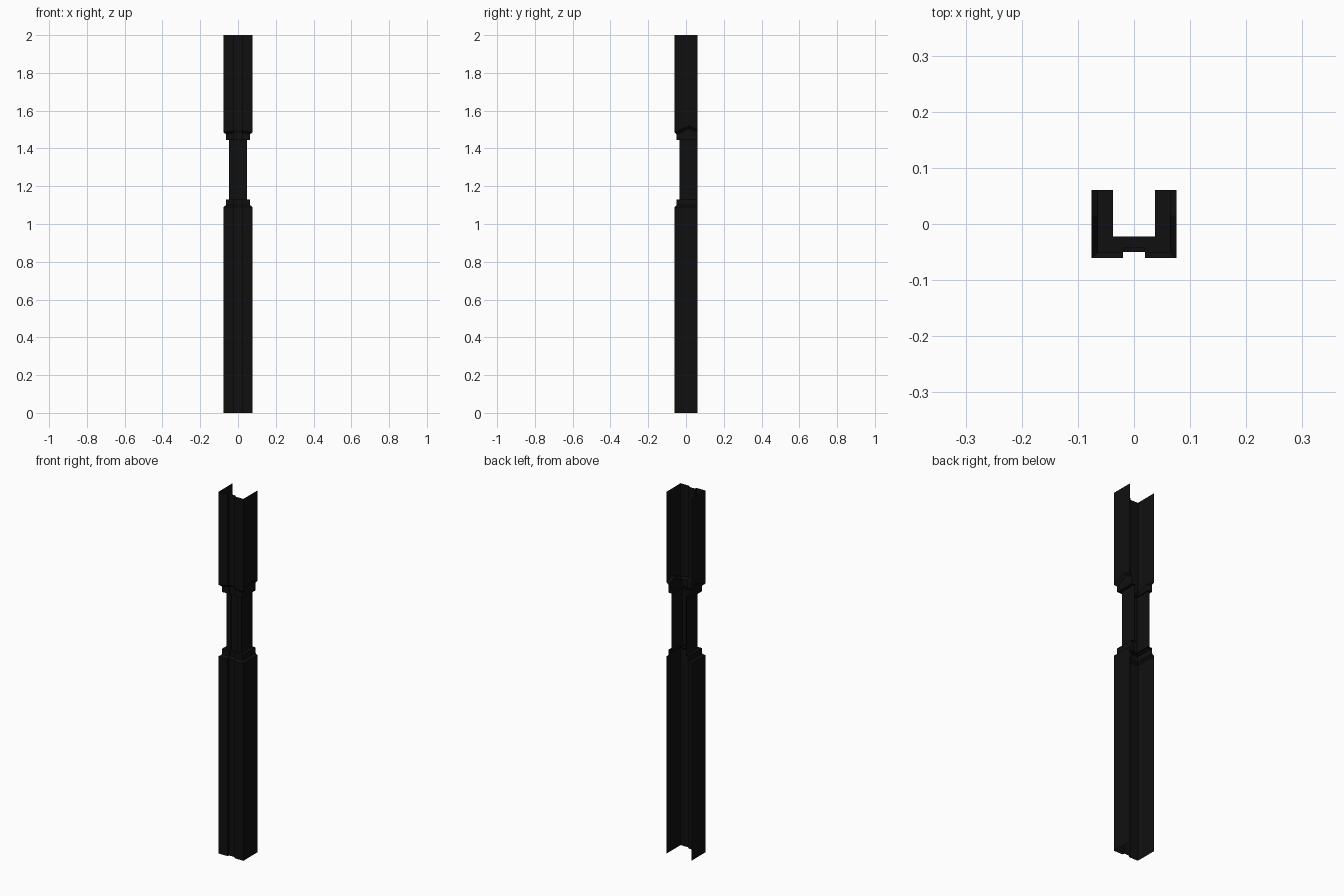
import bpy, bmesh

if "Cube" in bpy.data.objects:
    bpy.data.objects.remove(bpy.data.objects["Cube"])

mat = bpy.data.materials.new("black_paint")
mat.diffuse_color = (0.005, 0.005, 0.005, 1)
mat.use_nodes = True
mat.node_tree.nodes["Principled BSDF"].inputs["Base Color"].default_value = mat.diffuse_color

BACK, MID = 0.061, 0.015


def outline(w, f, g):
    # open U-shaped cross-section with a groove down the front
    half = [(w, BACK), (w, MID), (w, f), (0.02, f), (0.02, f + g)]
    return half + [(-x, y) for x, y in reversed(half)]


def shell(name, rings):
    # skin a stack of cross-sections: (half width, front y, groove, z, peak)
    bm = bmesh.new()
    rows = []
    for w, f, g, z, peak in rings:
        lift = [0.4, 1, 0, 0.3, 0.3]
        lift += lift[::-1]
        rows.append([bm.verts.new((x, y, z + peak * k))
                     for (x, y), k in zip(outline(w, f, g), lift)])
    for a, b in zip(rows, rows[1:]):
        for i in range(len(a) - 1):
            bm.faces.new((a[i], b[i], b[i + 1], a[i + 1]))
    for face in bm.faces:
        face.normal_update()
    # turn the skin so that its front faces outward
    front = min(bm.faces, key=lambda p: p.calc_center_median().y)
    if front.normal.y > 0:
        bmesh.ops.reverse_faces(bm, faces=bm.faces[:])
    mesh = bpy.data.meshes.new(name)
    bm.to_mesh(mesh)
    bm.free()
    mesh.materials.append(mat)
    obj = bpy.data.objects.new(name, mesh)
    bpy.context.collection.objects.link(obj)
    return obj


OUTER = (0.0755, -0.061, 0.011)
COLLAR = (0.064, -0.05, 0.008)
CORE = (0.0375, -0.0225, 0.0)
NECK = (0.0465, -0.034, 0.006)

# lower shaft with stepped collar
shell("lower_shaft", [OUTER + (0, 0), OUTER + (1.09, 0),
                      COLLAR + (1.10, 0), COLLAR + (1.13, 0), CORE + (1.13, 0)])
# slim neck between the shafts
shell("neck", [NECK + (1.12, 0), NECK + (1.45, 0)])
# upper shaft with stepped collar and pointed lower edge
shell("upper_shaft", [CORE + (1.445, 0), COLLAR + (1.445, 0), COLLAR + (1.475, 0.03),
                      OUTER + (1.485, 0.035), OUTER + (2, 0)])
